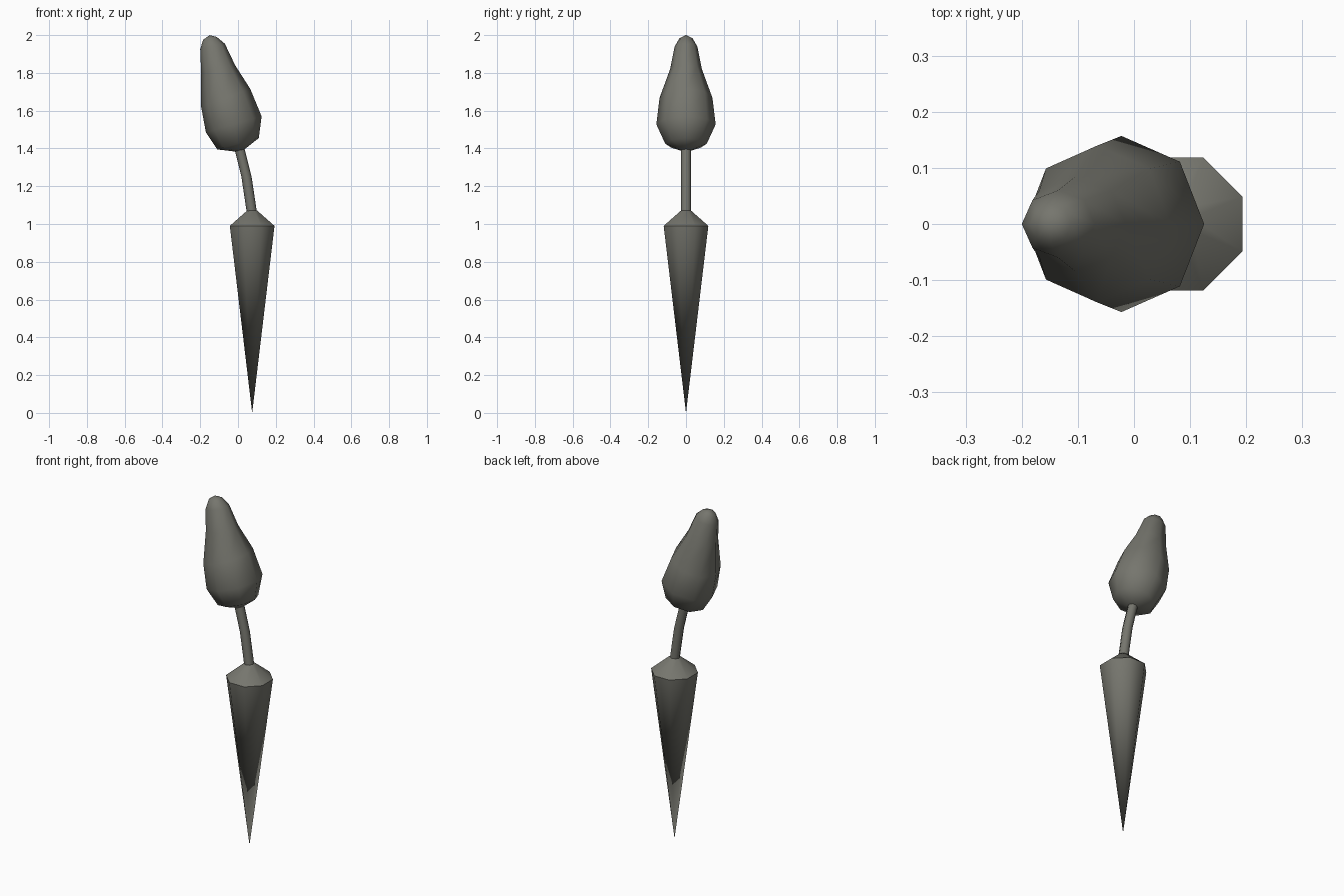
import bpy, math
from mathutils import Vector

cube = bpy.data.objects.get("Cube")
if cube:
    bpy.data.objects.remove(cube, do_unlink=True)

# Single dull grey finish
grey = bpy.data.materials.new("warm_grey")
grey.use_nodes = True
colour = (0.18, 0.18, 0.155, 1)
grey.diffuse_color = colour
grey.node_tree.nodes["Principled BSDF"].inputs["Base Color"].default_value = colour


def loft(name, rings, start=None, end=None, sides=8, turn=0.0):
    """Skin rings given as (right point, left point, y radius); optional end poles."""
    verts, faces = [], []
    for a, b, ry in rings:
        a, b = Vector((a[0], 0, a[1])), Vector((b[0], 0, b[1]))
        mid, half = (a + b) / 2, (a - b) / 2
        for i in range(sides):
            t = math.tau * i / sides + turn
            verts.append(mid + half * math.cos(t) + Vector((0, ry * math.sin(t), 0)))
    last = (len(rings) - 1) * sides
    for r in range(0, last, sides):
        for i in range(sides):
            j = (i + 1) % sides
            faces.append((r + i, r + j, r + sides + j, r + sides + i))
    for pole, base, flip in ((start, 0, True), (end, last, False)):
        if pole:
            verts.append(Vector((pole[0], 0, pole[1])))
            for i in range(sides):
                j = (i + 1) % sides
                f = (base + i, base + j, len(verts) - 1)
                faces.append(f[::-1] if flip else f)
    mesh = bpy.data.meshes.new(name)
    mesh.from_pydata([v[:] for v in verts], [], faces)
    mesh.materials.append(grey)
    mesh.shade_smooth()
    obj = bpy.data.objects.new(name, mesh)
    bpy.context.collection.objects.link(obj)
    return obj


def level(x, z, r):
    """Flat circular ring."""
    return ((x + r, z), (x - r, z), r)


# Long pointed spike and the shallow cap closing its top
axis, rim = 0.075, 0.128
eighth = math.radians(22.5)
loft("spike", [level(axis, 0.99, rim)], start=(axis, 0), turn=eighth)
loft("spike_cap", [level(axis, 0.99, rim), level(axis, 1.07, 0.03)],
     end=(axis, 1.08), turn=eighth)

# Thin bent stem
loft("stem", [level(x, z, 0.027) for x, z in
              ((axis, 1.05), (0.045, 1.25), (0.005, 1.41))])

# Leaning bud, widest near the bottom
loft("bud", [
    ((0.11, 1.455), (-0.11, 1.395), 0.11),
    ((0.125, 1.57), (-0.17, 1.485), 0.157),
    ((0.065, 1.715), (-0.195, 1.62), 0.14),
    ((-0.015, 1.84), (-0.195, 1.80), 0.084),
    ((-0.07, 1.955), (-0.2, 1.925), 0.06),
    ((-0.112, 1.99), (-0.185, 1.975), 0.035),
], start=(0.015, 1.38), end=(-0.15, 2.0))
